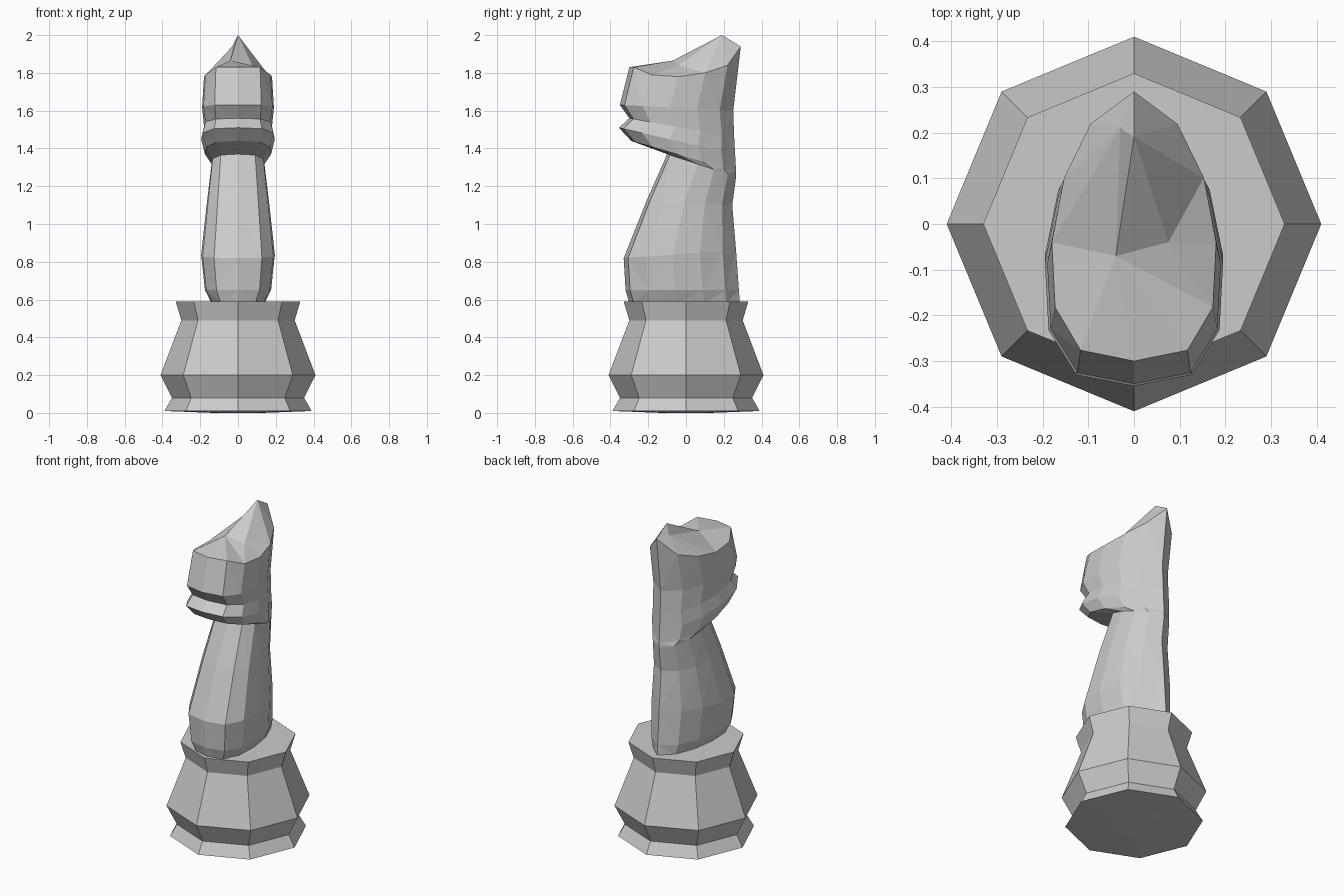
import bpy, bmesh
from math import sin, cos, pi

old = bpy.data.objects.get("Cube")
if old:
    bpy.data.objects.remove(old, do_unlink=True)

GREY = (0.6, 0.6, 0.6, 1)
mat = bpy.data.materials.new("plain grey")
mat.use_nodes = True
mat.diffuse_color = GREY
mat.node_tree.nodes["Principled BSDF"].inputs["Base Color"].default_value = GREY


def loft(bm, rings):
    """Skin neighbouring rings of points and return their vertices."""
    loops = [[bm.verts.new(p) for p in ring] for ring in rings]
    n = len(loops[0])
    for low, high in zip(loops, loops[1:]):
        for i in range(n):
            j = (i + 1) % n
            bm.faces.new((low[i], low[j], high[j], high[i]))
    return loops


def finish(bm, name):
    bmesh.ops.recalc_face_normals(bm, faces=bm.faces)
    mesh = bpy.data.meshes.new(name)
    bm.to_mesh(mesh)
    bm.free()
    mesh.materials.append(mat)
    obj = bpy.data.objects.new(name, mesh)
    bpy.context.collection.objects.link(obj)
    return obj


# Turned octagonal base: radius, height
bm = bmesh.new()
profile = [(0.13, 0), (0.39, 0.01), (0.35, 0.08), (0.41, 0.2), (0.3, 0.49), (0.33, 0.59)]
loops = loft(bm, [[(r * cos(i * pi / 4), r * sin(i * pi / 4), z) for i in range(8)]
                  for r, z in profile])
bm.faces.new(loops[0])
bm.faces.new(loops[-1])
finish(bm, "base")

# Egg-shaped section: width factor, position from front to back
half = [(0, 0), (0.65, 0.04), (0.96, 0.2), (1, 0.44), (0.85, 0.68), (0.53, 0.88), (0, 1)]
section = half + [(-x, t) for x, t in half[-2:0:-1]]


def egg(front, back, width, z_front, z_back):
    return [(x * width, front + (back - front) * t, z_front + (z_back - z_front) * t)
            for x, t in section]


# Neck and head: front y, back y, half width, front z, back z
levels = [
    (-0.30, 0.285, 0.14, 0.58, 0.58),
    (-0.32, 0.28, 0.175, 0.65, 0.65),
    (-0.33, 0.265, 0.195, 0.82, 0.86),
    (-0.21, 0.245, 0.165, 1.12, 1.10),
    (-0.10, 0.265, 0.14, 1.37, 1.25),
    (-0.29, 0.265, 0.175, 1.44, 1.28),
    (-0.355, 0.26, 0.195, 1.51, 1.37),
    (-0.30, 0.255, 0.18, 1.56, 1.46),
    (-0.35, 0.25, 0.19, 1.63, 1.60),
]
rings = [egg(*level) for level in levels]

# Rim of the skull rises to the crest at the back
rim_z = [1.83, 1.83, 1.79, 1.78, 1.80, 1.84, 1.94]
rim_z += rim_z[-2:0:-1]
rings.append([(x, y, z) for (x, y, _), z in zip(egg(-0.30, 0.29, 0.18, 0, 0), rim_z)])

bm = bmesh.new()
loops = loft(bm, rings)
bm.faces.new(loops[0])
rim = loops[-1]

# Faceted brow and pointed ear crest
brow = bm.verts.new((-0.04, -0.07, 1.865))
dip = bm.verts.new((0.075, -0.04, 1.84))
peak = bm.verts.new((0, 0.19, 2.0))
ear = bm.verts.new((-0.03, 0.21, 1.94))


def fan(tip, indices):
    for a, b in zip(indices, indices[1:]):
        bm.faces.new((tip, rim[a], rim[b]))


fan(brow, [9, 10, 11, 0, 1, 2])
fan(dip, [2, 3, 4])
fan(peak, [4, 5, 6])
fan(ear, [6, 7, 8, 9])
for tri in ((brow, rim[2], dip), (dip, rim[4], peak), (peak, rim[6], ear),
            (ear, rim[9], brow), (brow, dip, peak), (brow, peak, ear)):
    bm.faces.new(tri)
bmesh.ops.triangulate(bm, faces=[f for f in bm.faces if len(f.verts) == 4])
finish(bm, "horse_neck_and_head")
